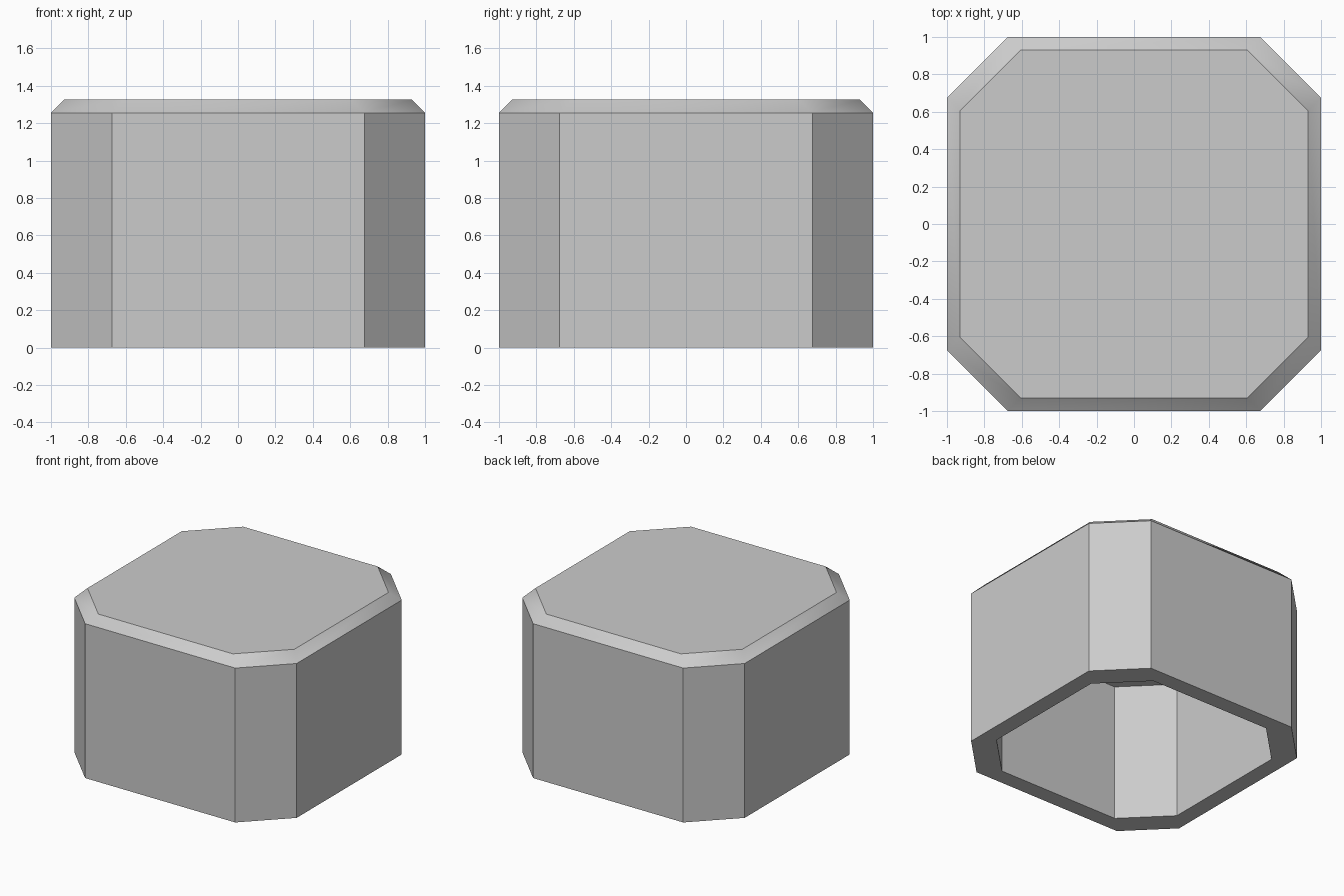
import bpy, bmesh, math

cube = bpy.data.objects.get("Cube")
if cube:
    bpy.data.objects.remove(cube, do_unlink=True)

mat = bpy.data.materials.new("plain grey")
mat.use_nodes = True
grey = (0.6, 0.6, 0.6, 1)
mat.diffuse_color = grey
mat.node_tree.nodes["Principled BSDF"].inputs["Base Color"].default_value = grey

CHAMFER = 0.325  # corner cut, the same on every ring


def ring(bm, r, z):
    """Square ring of half width r with cut corners, anticlockwise."""
    c = r - CHAMFER
    quarter = [(r, -c), (r, c)]
    verts = []
    for turn in range(4):
        for x, y in quarter:
            verts.append(bm.verts.new((x, y, z)))
        quarter = [(-y, x) for x, y in quarter]
    return verts


# Hollow cap: inner ceiling, inner wall, rim, outer wall, bevel, top
bm = bmesh.new()
profile = [(0.867, 1.118), (0.867, 0), (1, 0), (1, 1.255), (0.93, 1.325)]
rings = [ring(bm, r, z) for r, z in profile]
for low, high in zip(rings, rings[1:]):
    for i in range(8):
        j = (i + 1) % 8
        bm.faces.new((low[i], low[j], high[j], high[i]))
bm.faces.new(rings[-1])
bm.faces.new(rings[0][::-1])
bmesh.ops.recalc_face_normals(bm, faces=bm.faces)

mesh = bpy.data.meshes.new("cap_shell")
bm.to_mesh(mesh)
bm.free()
mesh.materials.append(mat)
cap = bpy.data.objects.new("cap_shell", mesh)
bpy.context.collection.objects.link(cap)

# Blend only the bevel faces into each other
bpy.ops.object.select_all(action='DESELECT')
cap.select_set(True)
bpy.context.view_layer.objects.active = cap
bpy.ops.object.shade_smooth_by_angle(angle=math.radians(33))
